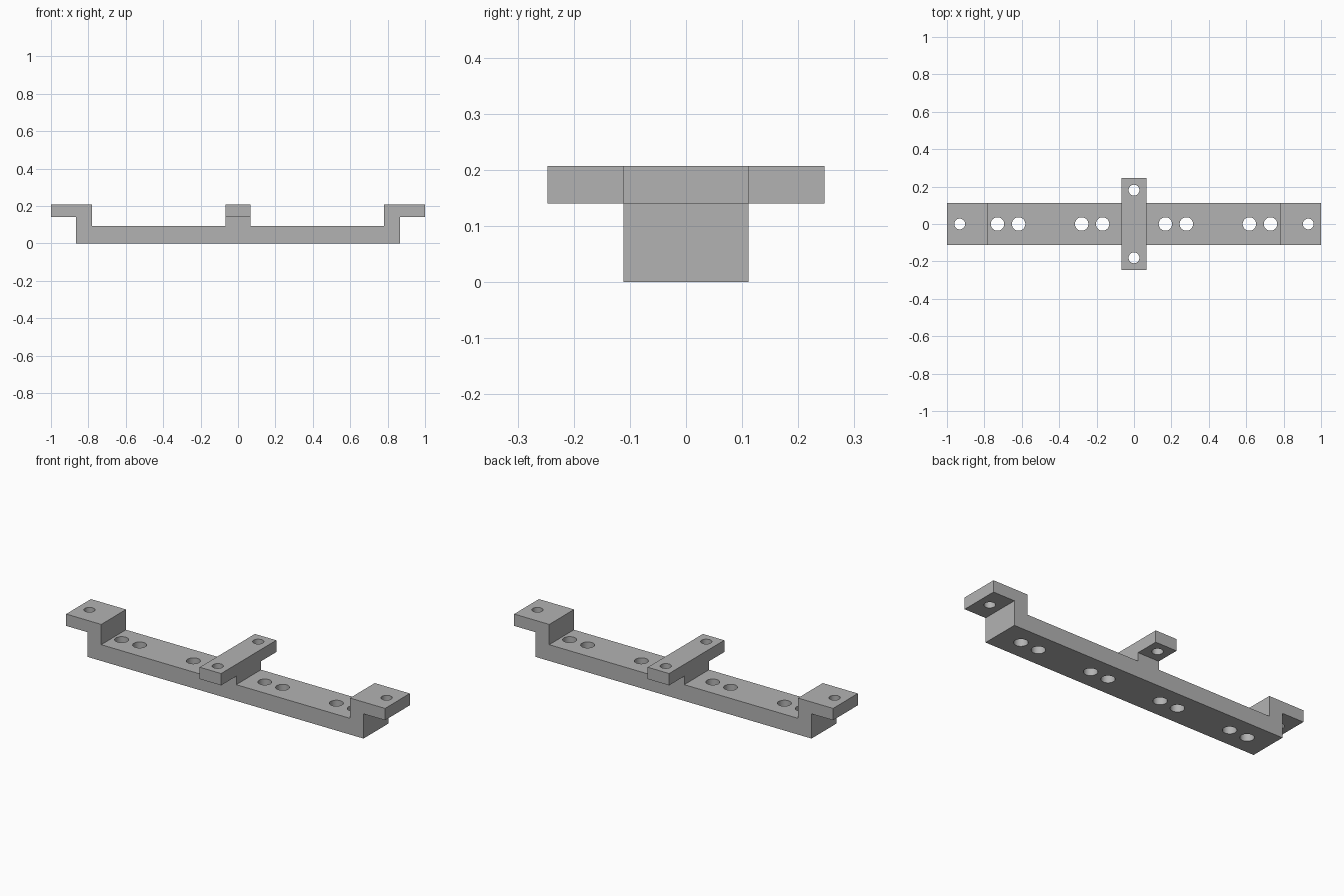
import bpy
import bmesh
from mathutils import Matrix

default = bpy.data.objects.get("Cube")
if default:
    bpy.data.objects.remove(default, do_unlink=True)

HALF_WIDTH = 0.111
TOP, LEDGE, FLOOR = 0.207, 0.14, 0.092

# Plain grey material
grey = bpy.data.materials.new("plain grey")
grey.use_nodes = True
colour = (0.45, 0.45, 0.45, 1)
grey.diffuse_color = colour
grey.node_tree.nodes["Principled BSDF"].inputs["Base Color"].default_value = colour


def make_object(name, bm):
    bmesh.ops.recalc_face_normals(bm, faces=bm.faces)
    mesh = bpy.data.meshes.new(name)
    bm.to_mesh(mesh)
    bm.free()
    mesh.materials.append(grey)
    obj = bpy.data.objects.new(name, mesh)
    bpy.context.collection.objects.link(obj)
    return obj


def boolean(target, tool, operation):
    """Apply the tool to the target, then discard the tool."""
    tool.hide_render = True
    mod = target.modifiers.new(operation.lower(), "BOOLEAN")
    mod.operation, mod.solver, mod.object = operation, "EXACT", tool
    bpy.context.view_layer.objects.active = target
    bpy.ops.object.modifier_apply(modifier=mod.name)
    bpy.data.objects.remove(tool, do_unlink=True)


# Stepped rail with raised ends and a centre post, mirrored from one half profile
half = [(0.865, 0), (0.865, LEDGE), (1, LEDGE), (1, TOP),
        (0.78, TOP), (0.78, FLOOR), (0.067, FLOOR), (0.067, TOP)]
profile = half + [(-x, z) for x, z in reversed(half)]
bm = bmesh.new()
face = bm.faces.new([bm.verts.new((x, -HALF_WIDTH, z)) for x, z in profile])
side = bmesh.ops.extrude_face_region(bm, geom=[face])["geom"]
bmesh.ops.translate(bm, vec=(0, 2 * HALF_WIDTH, 0),
                    verts=[v for v in side if isinstance(v, bmesh.types.BMVert)])
bracket = make_object("mounting_bracket", bm)

# Cross bar over the centre post
bm = bmesh.new()
size = Matrix.Diagonal((0.134, 0.494, TOP - LEDGE, 1))
bmesh.ops.create_cube(bm, size=1, matrix=Matrix.Translation((0, 0, (TOP + LEDGE) / 2)) @ size)
boolean(bracket, make_object("cross_bar", bm), "UNION")

# Screw holes: large pairs along the rail, small ones in the raised tabs
holes = [(s * x, 0, 0.036) for x in (0.168, 0.28, 0.617, 0.73) for s in (-1, 1)]
holes += [(s * 0.932, 0, 0.029) for s in (-1, 1)]
holes += [(0, s * 0.181, 0.029) for s in (-1, 1)]
bm = bmesh.new()
for x, y, radius in holes:
    bmesh.ops.create_cone(bm, cap_ends=True, segments=32, radius1=radius, radius2=radius,
                          depth=1, matrix=Matrix.Translation((x, y, 0)))
boolean(bracket, make_object("hole_cutters", bm), "DIFFERENCE")

# Smooth hole walls, crisp edges
bpy.ops.object.select_all(action="DESELECT")
bracket.select_set(True)
bpy.context.view_layer.objects.active = bracket
bpy.ops.object.shade_smooth_by_angle()
